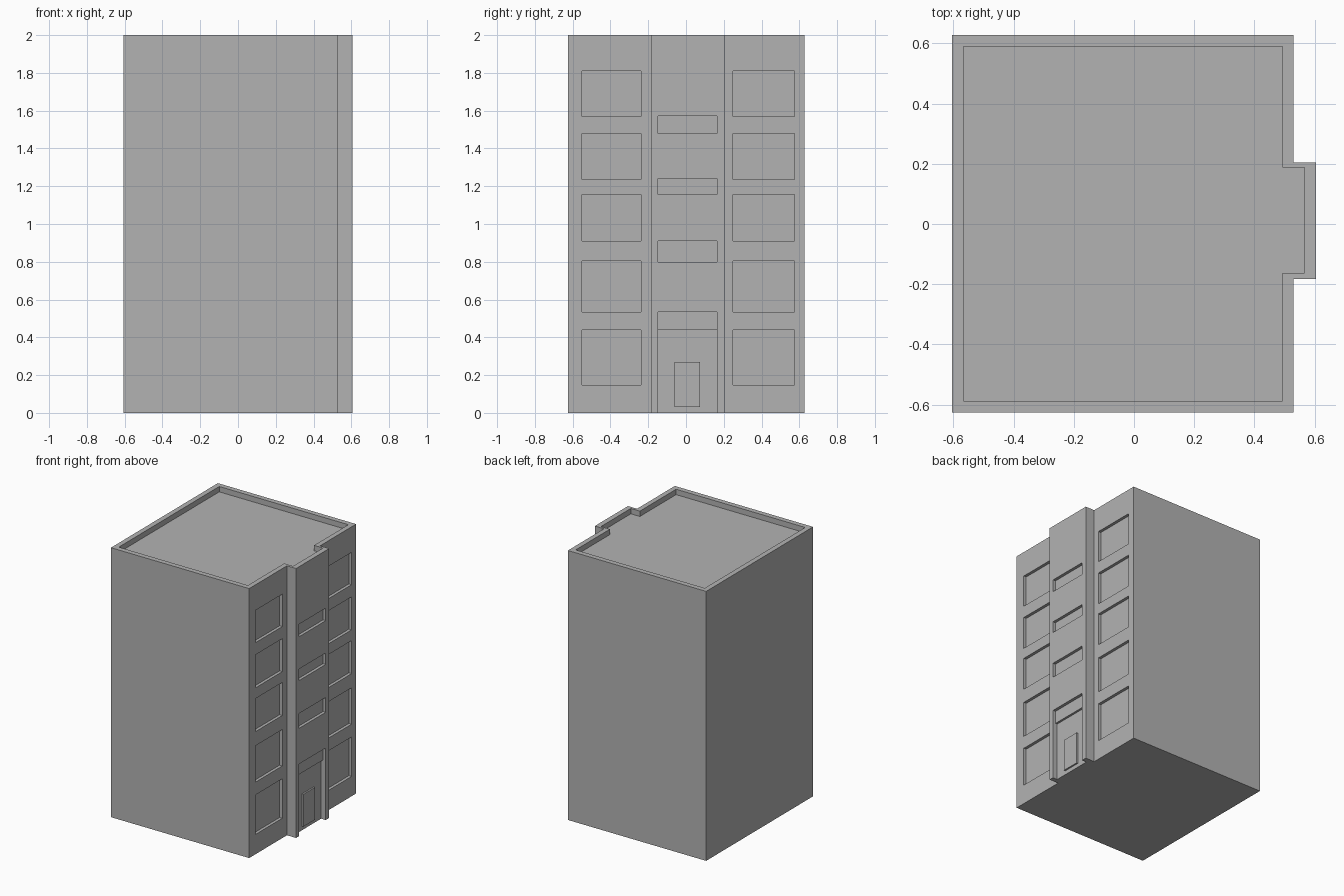
import bpy, bmesh

if "Cube" in bpy.data.objects:
    bpy.data.objects.remove(bpy.data.objects["Cube"])

grey = bpy.data.materials.new("plain grey")
grey.diffuse_color = (0.45, 0.45, 0.45, 1)
grey.use_nodes = True
grey.node_tree.nodes["Principled BSDF"].inputs["Base Color"].default_value = grey.diffuse_color


def make_object(name, bm):
    bmesh.ops.recalc_face_normals(bm, faces=bm.faces)
    mesh = bpy.data.meshes.new(name)
    bm.to_mesh(mesh)
    bm.free()
    mesh.materials.append(grey)
    obj = bpy.data.objects.new(name, mesh)
    bpy.context.collection.objects.link(obj)
    return obj


def add_prism(bm, outline, z0, z1):
    face = bm.faces.new([bm.verts.new((x, y, z0)) for x, y in outline])
    top = bmesh.ops.extrude_face_region(bm, geom=[face])["geom"]
    verts = [v for v in top if isinstance(v, bmesh.types.BMVert)]
    bmesh.ops.translate(bm, verts=verts, vec=(0, 0, z1 - z0))


def add_box(bm, x0, x1, y0, y1, z0, z1):
    add_prism(bm, [(x0, y0), (x1, y0), (x1, y1), (x0, y1)], z0, z1)


def plan(x0, x1, x2, y0, y1, b0, b1):
    # rectangular floor plan with a stair bay projecting on +x
    return [(x0, y0), (x1, y0), (x1, b0), (x2, b0),
            (x2, b1), (x1, b1), (x1, y1), (x0, y1)]


WALL, BAY = 0.53, 0.605      # facade planes
RECESS, ALCOVE = 0.022, 0.038

# main block with stair bay
bm = bmesh.new()
add_prism(bm, plan(-0.605, WALL, BAY, -0.626, 0.628, -0.183, 0.205), 0, 2)
building = make_object("building", bm)

# sunken roof behind the parapet
bm = bmesh.new()
add_prism(bm, plan(-0.567, 0.493, 0.567, -0.588, 0.59, -0.163, 0.188), 1.96, 2.1)
roof_cutter = make_object("roof_cutter", bm)

# recessed windows: two apartment columns and the stair column
bm = bmesh.new()
for z0, z1 in [(0.147, 0.44), (0.535, 0.805), (0.91, 1.155), (1.235, 1.48), (1.57, 1.81)]:
    for y0, y1 in [(-0.55, -0.237), (0.25, 0.575)]:
        add_box(bm, WALL - RECESS, WALL + 0.1, y0, y1, z0, z1)
for z0, z1 in [(0.42, 0.535), (0.8, 0.91), (1.155, 1.24), (1.48, 1.573)]:
    add_box(bm, BAY - RECESS, BAY + 0.1, -0.147, 0.165, z0, z1)
window_cutter = make_object("window_cutter", bm)

# deeper entrance alcove
bm = bmesh.new()
add_box(bm, BAY - ALCOVE, BAY + 0.1, -0.147, 0.165, -0.1, 0.44)
alcove_cutter = make_object("alcove_cutter", bm)

# carve the block, then remove the helpers
cutters = [roof_cutter, window_cutter, alcove_cutter]
for cutter in cutters:
    cutter.hide_render = True
    mod = building.modifiers.new(cutter.name, 'BOOLEAN')
    mod.operation = 'DIFFERENCE'
    mod.solver = 'EXACT'
    mod.object = cutter
bpy.context.view_layer.update()
carved = bpy.data.meshes.new_from_object(
    building.evaluated_get(bpy.context.evaluated_depsgraph_get()))
building.modifiers.clear()
building.data = carved
carved.materials.clear()
carved.materials.append(grey)
for poly in carved.polygons:
    poly.material_index = 0
for cutter in cutters:
    bpy.data.objects.remove(cutter)

# entrance door standing proud of the alcove wall
bm = bmesh.new()
add_box(bm, BAY - ALCOVE - 0.01, BAY - ALCOVE + 0.012, -0.06, 0.075, 0.03, 0.27)
make_object("entrance_door", bm)
